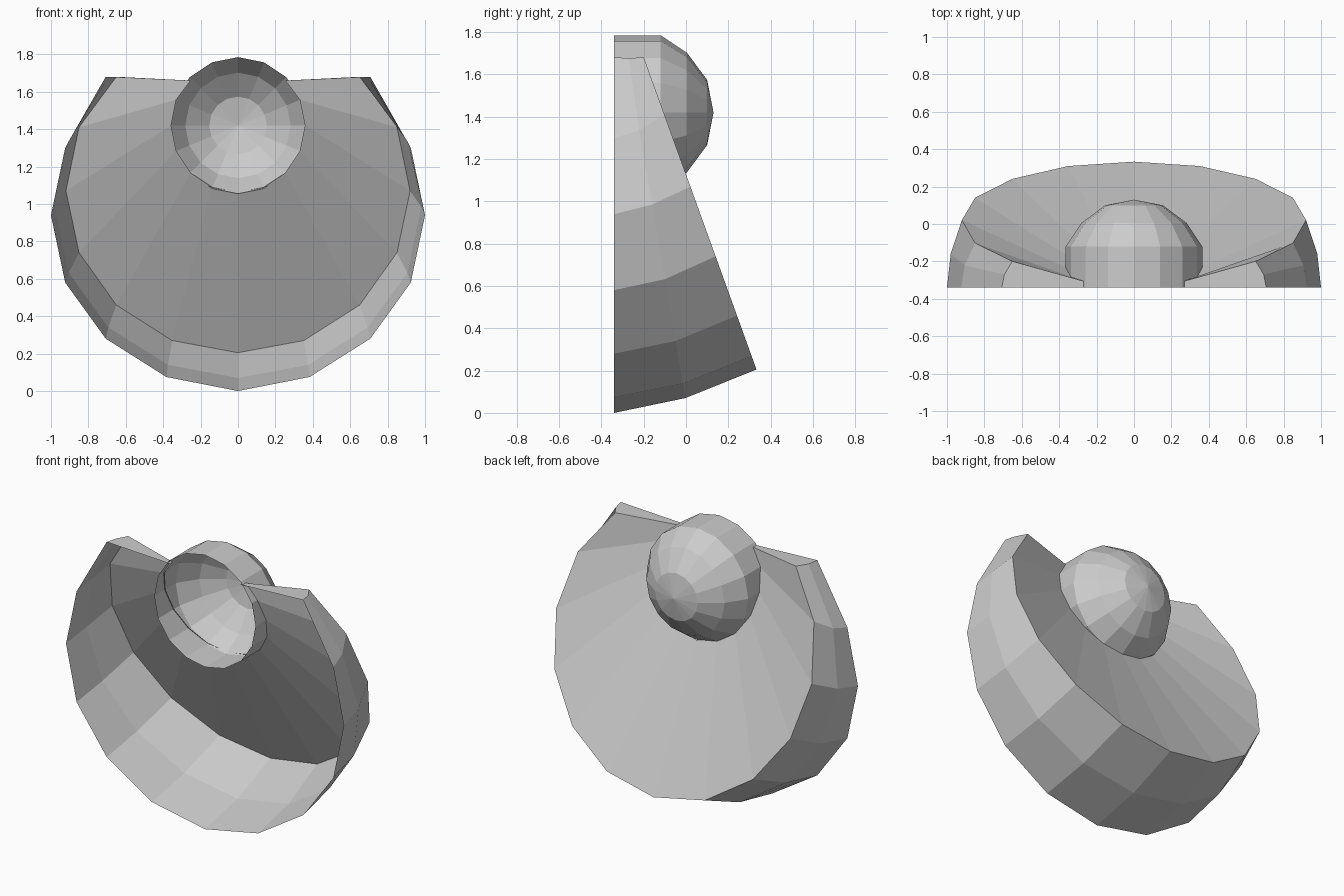
import bpy, bmesh, math

if "Cube" in bpy.data.objects:
    bpy.data.objects.remove(bpy.data.objects["Cube"])

STEP = math.tau / 16          # both parts are 16-sided around the y axis
FRONT = -0.34                 # plane of the open front


def rim_plane(z):
    """Depth of the slanted back plane at a given height."""
    return 0.335 - 0.361 * (z - 0.2)


def finish(bm, name):
    bmesh.ops.recalc_face_normals(bm, faces=bm.faces)
    mesh = bpy.data.meshes.new(name)
    bm.to_mesh(mesh)
    bm.free()
    obj = bpy.data.objects.new(name, mesh)
    bpy.context.collection.objects.link(obj)
    return obj


def bridge(bm, a, b, closed=False):
    n = len(a)
    for i in range(n if closed else n - 1):
        j = (i + 1) % n
        bm.faces.new((a[i], a[j], b[j], b[i]))


# Slanted open shell: heights from the bottom up to the wing corner
front_z = (0.0, 0.075, 0.28, 0.58, 0.94, 1.30, 1.68)
mid_z = (0.07, 0.14, 0.34, 0.632, 0.985, 1.335, 1.678)
rim_z = (0.205, 0.27, 0.46, 0.74, 1.07, 1.41, 1.68)
hole_r = 0.358

bm = bmesh.new()
front, mid, rim, hole = [], [], [], []
for k in range(-6, 7):
    i, s = abs(k), math.sin(k * STEP)
    y_rim = rim_plane(rim_z[i])
    front.append(bm.verts.new((s, FRONT, front_z[i])))
    mid.append(bm.verts.new((0.98 * s, (FRONT + y_rim) / 2, mid_z[i])))
    rim.append(bm.verts.new((0.92 * s, y_rim, rim_z[i])))
    zh = 1.42 - hole_r * math.cos(k * STEP)
    hole.append(bm.verts.new((hole_r * s, max(FRONT + 0.03, rim_plane(zh) - 0.13),
                              min(zh, 1.66))))

# Side band, then sunken back around the dome
for a, b in ((front, mid), (mid, rim), (rim, hole)):
    bridge(bm, a, b)
# Flat tops of the two wings
for e in (0, -1):
    h = hole[e].co
    corner = bm.verts.new((h.x, FRONT, h.z))
    bm.faces.new((front[e], mid[e], rim[e], hole[e], corner))
finish(bm, "slanted_shell")

# Hollow dome, open towards the front
bm = bmesh.new()
rings = []
for y, r in ((FRONT, 0.365), (-0.12, 0.365), (0.005, 0.282), (0.1, 0.154)):
    rings.append([bm.verts.new((r * math.sin(k * STEP), y,
                                1.42 + r * math.cos(k * STEP)))
                  for k in range(16)])
for a, b in zip(rings, rings[1:]):
    bridge(bm, a, b, closed=True)
tip = bm.verts.new((0, 0.13, 1.42))
for k in range(16):
    bm.faces.new((rings[-1][k], rings[-1][(k + 1) % 16], tip))
finish(bm, "hollow_dome")
